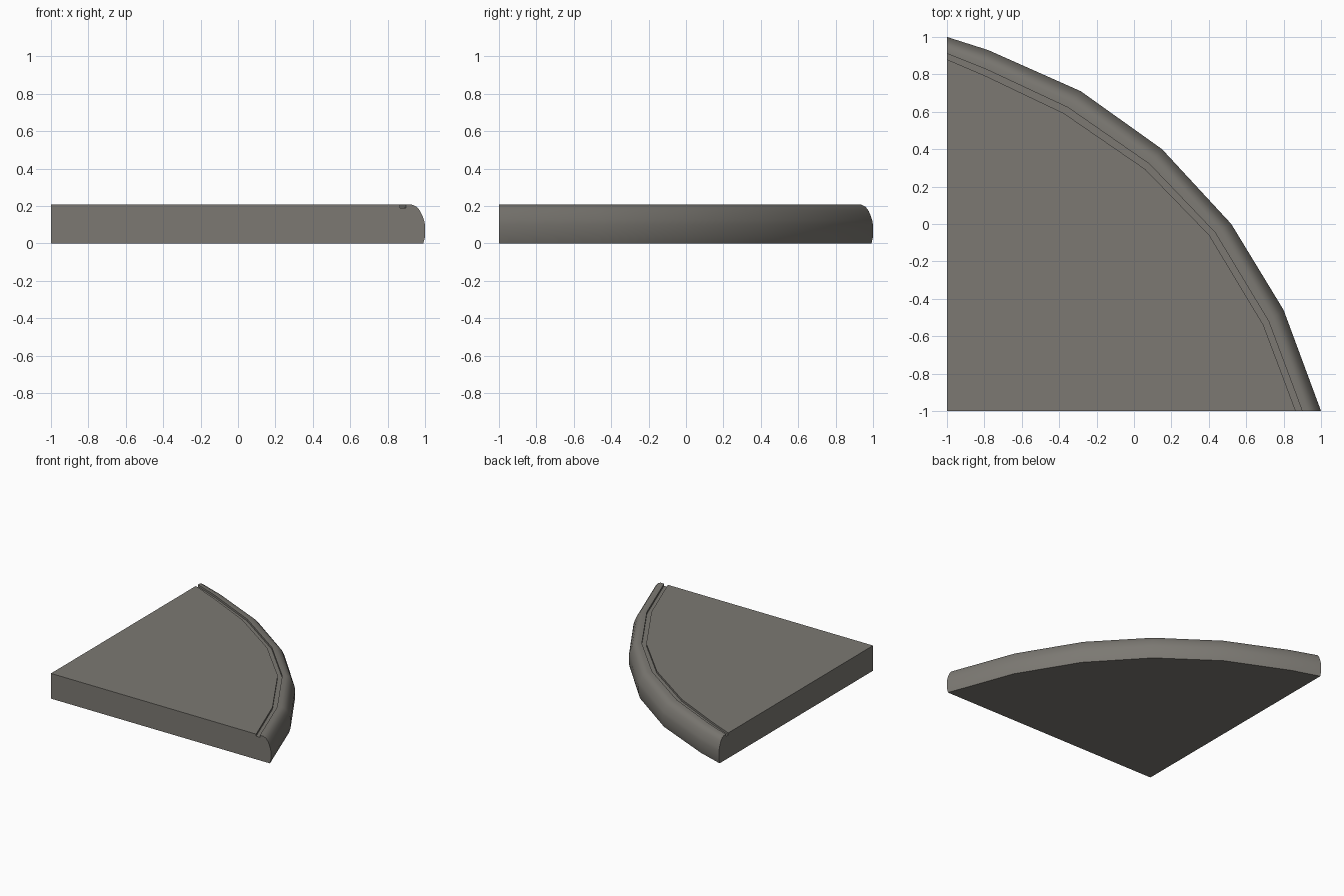
import bpy, bmesh, math

if "Cube" in bpy.data.objects:
    bpy.data.objects.remove(bpy.data.objects["Cube"])

# One flat stone colour
mat = bpy.data.materials.new("warm_grey_stone")
mat.diffuse_color = (0.20, 0.19, 0.17, 1)
mat.use_nodes = True
mat.node_tree.nodes["Principled BSDF"].inputs["Base Color"].default_value = mat.diffuse_color

# Faceted outer rim and inner edge of the groove, seen from above
outer = [(-1, 1), (-.78, .93), (-.285, .71), (.15, .40), (.52, 0), (.80, -.46), (1, -1)]
inner = [(-1, .88), (-.79, .79), (-.375, .592), (.06, .293), (.403, -.06), (.692, -.54), (.865, -1)]

# Rim section: (blend from outer to inner path, height), bullnose then groove
profile = [(.07, 0), (0, .035), (0, .10), (.04, .125), (.11, .15), (.20, .175),
           (.33, .196), (.51, .207), (.745, .207), (.745, .19), (1, .19), (1, .207)]

bm = bmesh.new()
rings = []
for (ox, oy), (ix, iy) in zip(outer, inner):
    rings.append([bm.verts.new((ox + (ix - ox) * t, oy + (iy - oy) * t, z))
                  for t, z in profile])
corner_low = bm.verts.new((-1, -1, 0))
corner_top = bm.verts.new((-1, -1, .207))

# Rim and groove surfaces
for a, b in zip(rings, rings[1:]):
    for k in range(len(profile) - 1):
        bm.faces.new((a[k], a[k + 1], b[k + 1], b[k]))

# Top, underside and the two straight cut sides
bm.faces.new([r[-1] for r in rings] + [corner_top])
bm.faces.new([r[0] for r in rings] + [corner_low])
for r in (rings[0], rings[-1]):
    bm.faces.new(r + [corner_top, corner_low])
bmesh.ops.recalc_face_normals(bm, faces=bm.faces)

mesh = bpy.data.meshes.new("corner_step")
bm.to_mesh(mesh)
bm.free()
mesh.materials.append(mat)
step = bpy.data.objects.new("corner_step", mesh)
bpy.context.collection.objects.link(step)

# Smooth rounded rim, crisp groove and sides
bpy.context.view_layer.objects.active = step
step.select_set(True)
bpy.ops.object.shade_smooth_by_angle(angle=math.radians(30))
